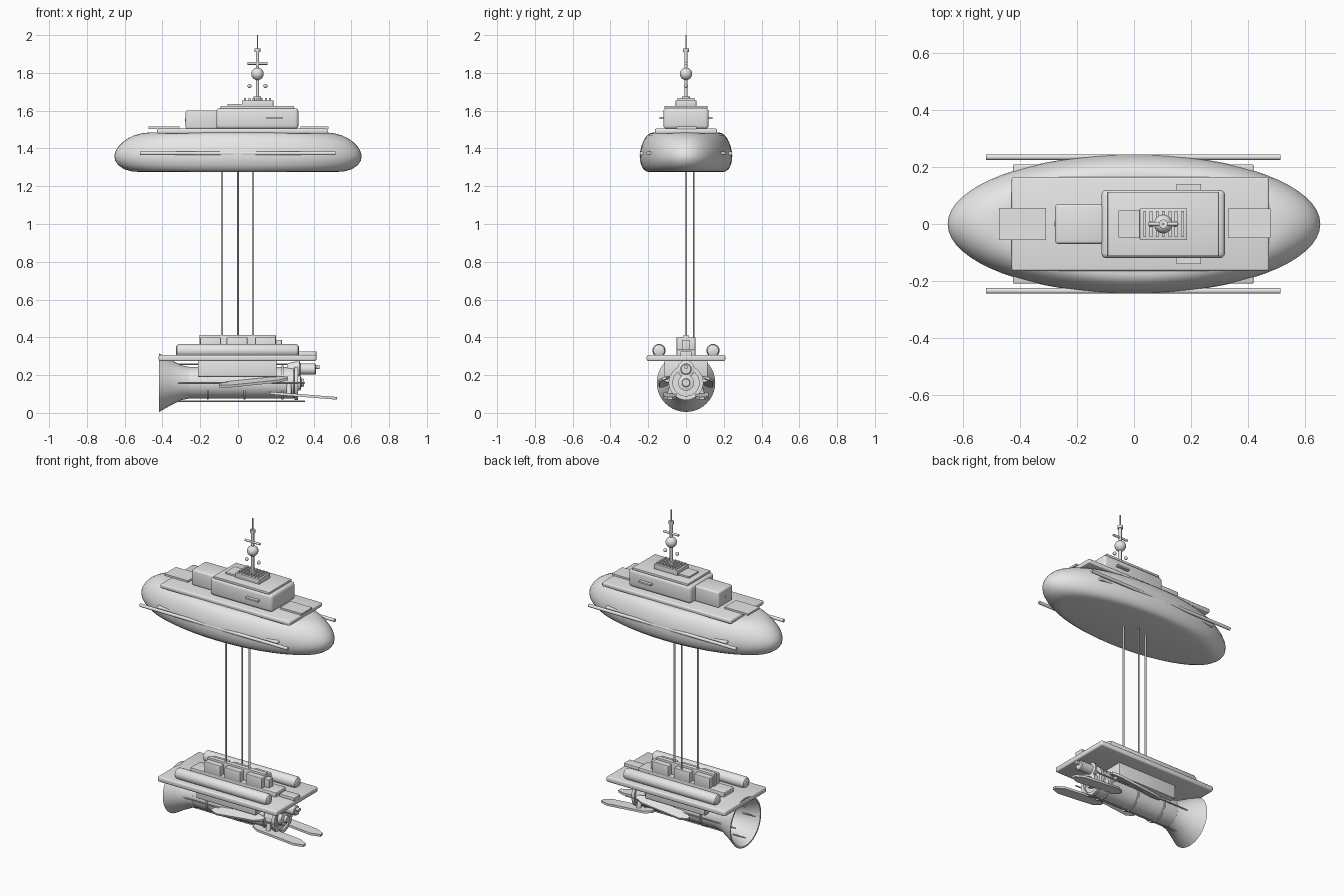
import bpy, bmesh
from math import cos, sin, pi, radians
from mathutils import Matrix, Vector

cube = bpy.data.objects.get("Cube")
if cube:
    bpy.data.objects.remove(cube, do_unlink=True)

grey = bpy.data.materials.new("light grey")
grey.use_nodes = True
grey.diffuse_color = (0.8, 0.8, 0.8, 1)
grey.node_tree.nodes["Principled BSDF"].inputs["Base Color"].default_value = (0.8, 0.8, 0.8, 1)


def finish(name, bm, angle=35):
    bmesh.ops.recalc_face_normals(bm, faces=bm.faces)
    mesh = bpy.data.meshes.new(name)
    bm.to_mesh(mesh)
    bm.free()
    mesh.materials.append(grey)
    obj = bpy.data.objects.new(name, mesh)
    bpy.context.collection.objects.link(obj)
    bpy.ops.object.select_all(action="DESELECT")
    obj.select_set(True)
    bpy.context.view_layer.objects.active = obj
    bpy.ops.object.shade_smooth_by_angle(angle=radians(angle))
    return obj


def box(name, x, y, z, bevel=0.0):
    """Box between the given (low, high) limits with rounded edges."""
    bm = bmesh.new()
    bmesh.ops.create_cube(bm, size=1)
    for v in bm.verts:
        v.co = Vector(((a + b) / 2 + c * (b - a) for (a, b), c in zip((x, y, z), v.co)))
    if bevel:
        bmesh.ops.bevel(bm, geom=bm.edges[:], offset=bevel, segments=3, profile=0.5, affect="EDGES")
    return finish(name, bm)


def rod(name, start, end, radius, sides=16):
    a, b = Vector(start), Vector(end)
    d = b - a
    bm = bmesh.new()
    bmesh.ops.create_cone(bm, cap_ends=True, segments=sides, radius1=radius, radius2=radius,
                          depth=d.length, matrix=Matrix.Translation((a + b) / 2)
                          @ d.to_track_quat("Z", "Y").to_matrix().to_4x4())
    return finish(name, bm)


def ball(name, centre, radius):
    bm = bmesh.new()
    bmesh.ops.create_uvsphere(bm, u_segments=24, v_segments=14, radius=radius,
                              matrix=Matrix.Translation(centre))
    return finish(name, bm, 60)


def loft(name, rings, closed=False, angle=35):
    """Skin between rings of points, capped unless closed into a loop."""
    bm = bmesh.new()
    loops = [[bm.verts.new(p) for p in ring] for ring in rings]
    n = len(loops[0])
    pairs = list(zip(loops, loops[1:])) + ([(loops[-1], loops[0])] if closed else [])
    for a, b in pairs:
        for i in range(n):
            j = (i + 1) % n
            bm.faces.new((a[i], a[j], b[j], b[i]))
    if not closed:
        bm.faces.new(loops[0])
        bm.faces.new(loops[-1])
    return finish(name, bm, angle)


def lathe_x(name, profile, y, z, closed=False, sides=40):
    turn = [2 * pi * i / sides for i in range(sides)]
    return loft(name, [[(x, y + r * cos(t), z + r * sin(t)) for t in turn]
                       for x, r in profile], closed)


def paddle(name, start, end, width, thick, roll):
    """Flat blade with tapered ends."""
    a, b = Vector(start), Vector(end)
    d = b - a
    half = d.length / 2
    outline = [(-1, .3), (-.75, 1), (.7, 1), (1, .35), (1, -.35), (.7, -1), (-.75, -1), (-1, -.3)]
    axis = d.normalized()
    side = Matrix.Rotation(roll, 3, axis) @ Vector((0, 1, 0))
    up = axis.cross(side)
    mid = (a + b) / 2
    return loft(name, [[mid + axis * u * half + side * v * width / 2 + up * h for u, v in outline]
                       for h in (-thick / 2, thick / 2)])


# Upper hull: an ellipse in plan, swelling at mid height
hull_profile = [(1.275, .79), (1.279, .86), (1.29, .92), (1.31, .965), (1.335, .993), (1.36, 1),
                (1.385, .99), (1.41, .967), (1.435, .93), (1.455, .885), (1.47, .835),
                (1.48, .78), (1.484, .72)]
turns = [2 * pi * i / 64 for i in range(64)]
loft("hull", [[(.655 * s * cos(t), .245 * s * sin(t), z) for t in turns]
              for z, s in hull_profile], angle=60)
box("hull_side_fin", (-.425, .42), (-.21, .21), (1.367, 1.383), .006)

# Deck and cabins
box("deck", (-.43, .475), (-.165, .165), (1.478, 1.505), .008)
box("left_deck_plate", (.33, .48), (-.05, .055), (1.504, 1.516))
box("right_deck_plate", (-.475, -.31), (-.057, .057), (1.504, 1.516))
box("cabin", (-.115, .32), (-.12, .12), (1.503, 1.613), .018)
box("small_cabin", (-.277, -.1), (-.07, .07), (1.503, 1.602), .01)
rod("small_cabin_lamp", (-.28, 0, 1.55), (-.26, 0, 1.55), .008)
box("roof_plate", (-.093, .297), (-.113, .113), (1.61, 1.625), .003)
box("roof_hatch", (-.055, .022), (-.047, .047), (1.622, 1.635))
box("mast_base", (.02, .187), (-.055, .055), (1.622, 1.655), .003)
for i in range(7):
    x = .038 + i * .022
    box("mast_base_slat", (x - .005, x + .005), (-.045, .045), (1.652, 1.666))

# Mast
MX = .103
rod("mast", (MX, 0, 1.65), (MX, 0, 1.915), .009)
rod("mast_foot", (MX, 0, 1.65), (MX, 0, 1.675), .02)
rod("mast_collar", (MX, 0, 1.91), (MX, 0, 1.928), .016)
rod("aerial", (MX, 0, 1.92), (MX, 0, 2), .0035, 8)
rod("mast_crossbar", (MX - .052, 0, 1.85), (MX + .052, 0, 1.85), .007)
ball("mast_globe", (MX, 0, 1.795), .033)

# Suspension cables
for x, y, r in ((-.085, 0, .006), (0, .042, .004), (.08, 0, .006)):
    rod("cable", (x, y, .35), (x, y, 1.3), r, 12)

# Lower platform with central equipment
box("platform", (-.42, .415), (-.208, .208), (.274, .307), .009)
box("equipment_bed", (-.3, .3), (-.05, .05), (.3, .335), .004)
box("equipment_spine", (-.205, .2), (-.014, .014), (.3, .412), .002)
box("spine_end", (.19, .232), (-.022, .022), (.33, .387), .003)
box("platform_end_block", (.31, .415), (-.03, .03), (.3, .325), .003)
box("under_box", (-.212, .205), (-.115, .115), (.19, .28), .004)

# Main engine barrel with straps, along the x axis
EZ = .16
lathe_x("barrel", [(-.27, .07), (-.27, .083), (.295, .083), (.305, .075)], 0, EZ)
for x in (-.16, .035, .235):
    lathe_x("barrel_strap", [(x - .005, .09), (x + .005, .09)], 0, EZ)
lathe_x("barrel_end_flange", [(.298, .092), (.318, .092), (.318, .07), (.305, .07)], 0, EZ)
lathe_x("barrel_hub", [(.29, .042), (.33, .042), (.335, .022), (.35, .02)], 0, EZ)
lathe_x("flared_nozzle", [(-.26, .084), (-.3, .092), (-.36, .122), (-.418, .155),
                          (-.418, .146), (-.36, .113), (-.3, .083), (-.26, .075)], 0, EZ, True)
for i in range(4):
    t = i * pi / 2
    c, s = cos(t), sin(t)
    rod("barrel_rail", (-.415, .098 * c, EZ + .098 * s), (.355, .098 * c, EZ + .098 * s), .004, 8)
    rod("nozzle_spoke", (-.28, 0, EZ), (-.28, .055 * c, EZ + .055 * s), .007, 8)

# Motor above the barrel end
lathe_x("end_motor", [(.26, .03), (.325, .045), (.33, .03), (.408, .03), (.412, .025)], 0, .232)
rod("end_motor_tip", (.4, 0, .243), (.432, 0, .243), .011)

# Mirrored parts
for s, side in ((1, "back"), (-1, "front")):
    rod(side + "_rail", (-.52, s * .235, 1.374), (.515, s * .235, 1.374), .01)
    box(side + "_cabin_window", (.15, .235), sorted((s * .11, s * .14)), (1.556, 1.566))
    ball("mast_small_ball", (MX + s * .042, 0, 1.731), .011)
    lathe_x(side + "_tank", [(-.327, .022), (-.322, .03), (-.31, .035), (.305, .035),
                             (.317, .03), (.322, .022)], s * .143, .33)
    for x in (-.145, -.005, .145):
        box(side + "_equipment_box", (x - .055, x + .055), sorted((s * .01, s * .05)),
            (.33, .4), .004)
    paddle(side + "_upper_paddle", (-.1, s * .115, .145), (.265, s * .115, .183),
           .06, .014, s * radians(-20))
    paddle(side + "_lower_paddle", (.17, s * .085, .105), (.525, s * .085, .077), .07, .014, 0)
    rod(side + "_paddle_arm", (.27, s * .06, .2), (.27, s * .085, .1), .014)
    rod(side + "_paddle_bracket", (.22, s * .06, .16), (.22, s * .115, .175), .011)
